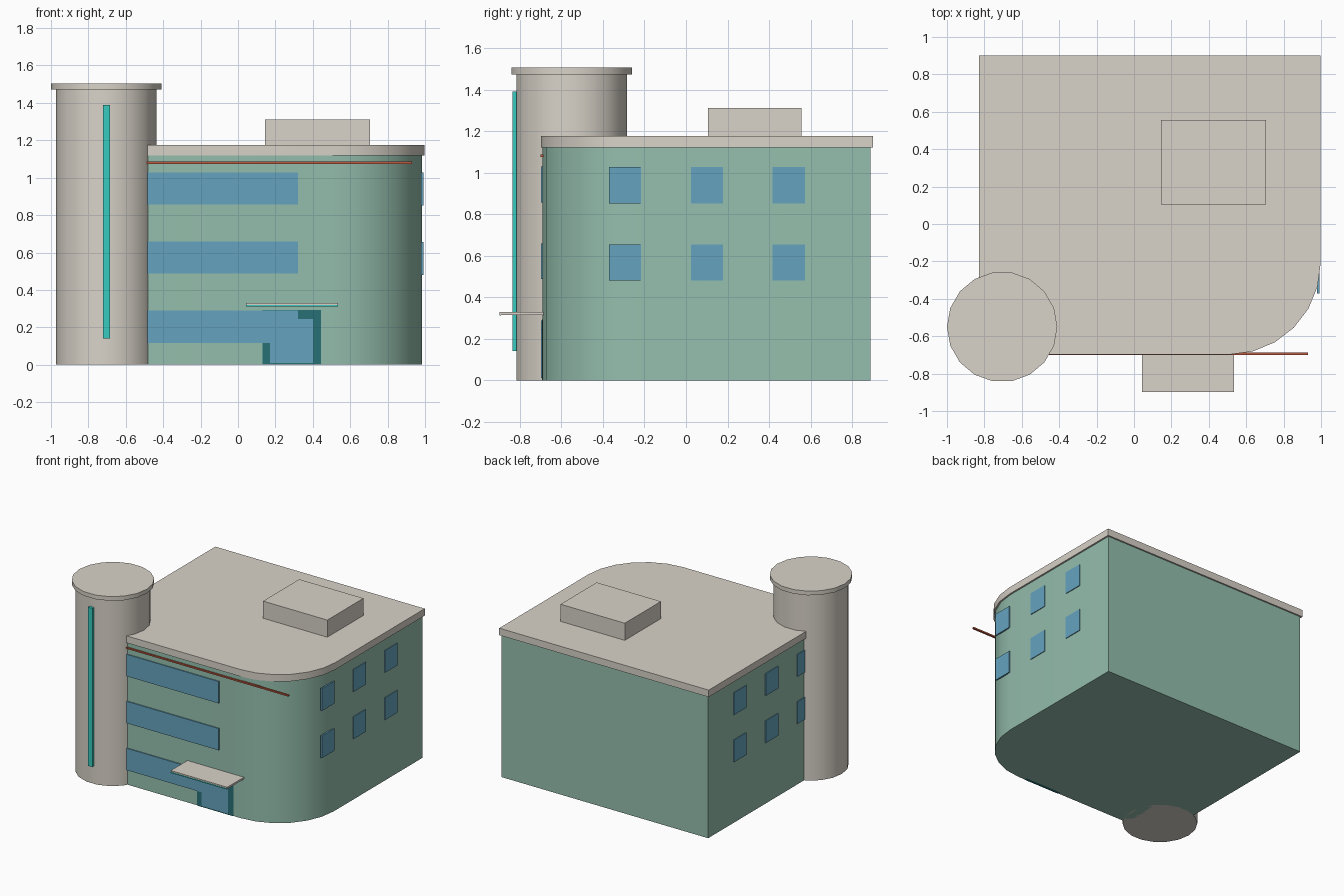
import bpy, bmesh
from math import pi, cos, sin, radians

if "Cube" in bpy.data.objects:
    bpy.data.objects.remove(bpy.data.objects["Cube"])


def material(name, rgb):
    m = bpy.data.materials.new(name)
    m.diffuse_color = (*rgb, 1)
    m.use_nodes = True
    m.node_tree.nodes["Principled BSDF"].inputs["Base Color"].default_value = m.diffuse_color
    return m


STONE = material("stone", (0.69, 0.65, 0.58))
GREEN = material("green_wall", (0.30, 0.52, 0.42))
GLASS = material("window_glass", (0.13, 0.37, 0.52))
FRAME = material("dark_teal", (0.02, 0.16, 0.18))
TEAL = material("bright_teal", (0.04, 0.60, 0.53))
RED = material("red_trim", (0.50, 0.10, 0.05))


def prism(name, outline, z0, z1, mat, smooth=False):
    """Extrude a plan outline from z0 to z1."""
    bm = bmesh.new()
    face = bm.faces.new([bm.verts.new((x, y, z0)) for x, y in outline])
    top = bmesh.ops.extrude_face_region(bm, geom=[face])["geom"]
    verts = [v for v in top if isinstance(v, bmesh.types.BMVert)]
    bmesh.ops.translate(bm, verts=verts, vec=(0, 0, z1 - z0))
    bmesh.ops.recalc_face_normals(bm, faces=bm.faces[:])
    mesh = bpy.data.meshes.new(name)
    bm.to_mesh(mesh)
    bm.free()
    mesh.materials.append(mat)
    ob = bpy.data.objects.new(name, mesh)
    bpy.context.collection.objects.link(ob)
    if smooth:
        bpy.ops.object.select_all(action='DESELECT')
        ob.select_set(True)
        bpy.context.view_layer.objects.active = ob
        bpy.ops.object.shade_smooth_by_angle(angle=radians(30))
    return ob


def box(name, x, y, z, mat):
    return prism(name, [(x[0], y[0]), (x[1], y[0]), (x[1], y[1]), (x[0], y[1])], z[0], z[1], mat)


def rounded_plan(x0, x1, y0, y1, r, n=6):
    """Rectangle with a rounded front right corner."""
    arc = [(x1 - r + r * sin(pi / 2 * i / n), y0 + r - r * cos(pi / 2 * i / n)) for i in range(n + 1)]
    return [(x0, y0)] + arc + [(x1, y1), (x0, y1)]


def circle(cx, cy, r, n=18):
    return [(cx + r * cos(2 * pi * i / n), cy + r * sin(2 * pi * i / n)) for i in range(n)]


# Main block, roof slab and roof box
prism("main_block", rounded_plan(-0.815, 0.985, -0.69, 0.888, 0.48), 0, 1.12, GREEN, True)
prism("roof_slab", rounded_plan(-0.828, 0.998, -0.698, 0.90, 0.49), 1.12, 1.175, STONE, True)
box("roof_plant_room", (0.145, 0.705), (0.105, 0.555), (1.175, 1.31), STONE)

# Stair tower
prism("stair_tower", circle(-0.705, -0.55, 0.269), 0, 1.472, STONE, True)
prism("tower_cap", circle(-0.705, -0.55, 0.295), 1.472, 1.505, STONE, True)
box("tower_light_strip", (-0.722, -0.684), (-0.836, -0.81), (0.14, 1.39), TEAL)

# Front window bands
for i in range(3):
    z = 0.117 + 0.37 * i
    box(f"front_window_band_{i}", (-0.55, 0.32), (-0.698, -0.68), (z, z + 0.172), GLASS)

# Side windows on both flanks
for side, x in (("right", (0.979, 0.991)), ("left", (-0.821, -0.809))):
    for row, z in enumerate((0.48, 0.852)):
        for col in range(3):
            y = -0.371 + 0.394 * col
            box(f"{side}_window_{row}_{col}", x, (y, y + 0.155), (z, z + 0.175), GLASS)

# Entrance
box("door_frame", (0.13, 0.445), (-0.694, -0.67), (0, 0.292), FRAME)
box("door_glass", (0.172, 0.40), (-0.697, -0.68), (0.01, 0.245), GLASS)
box("entrance_canopy", (0.042, 0.534), (-0.897, -0.68), (0.315, 0.33), STONE)
box("canopy_edge_trim", (0.042, 0.534), (-0.899, -0.89), (0.312, 0.320), TEAL)

# Red trim line under the roof
box("red_trim_line", (-0.55, 0.93), (-0.700, -0.686), (1.074, 1.086), RED)
